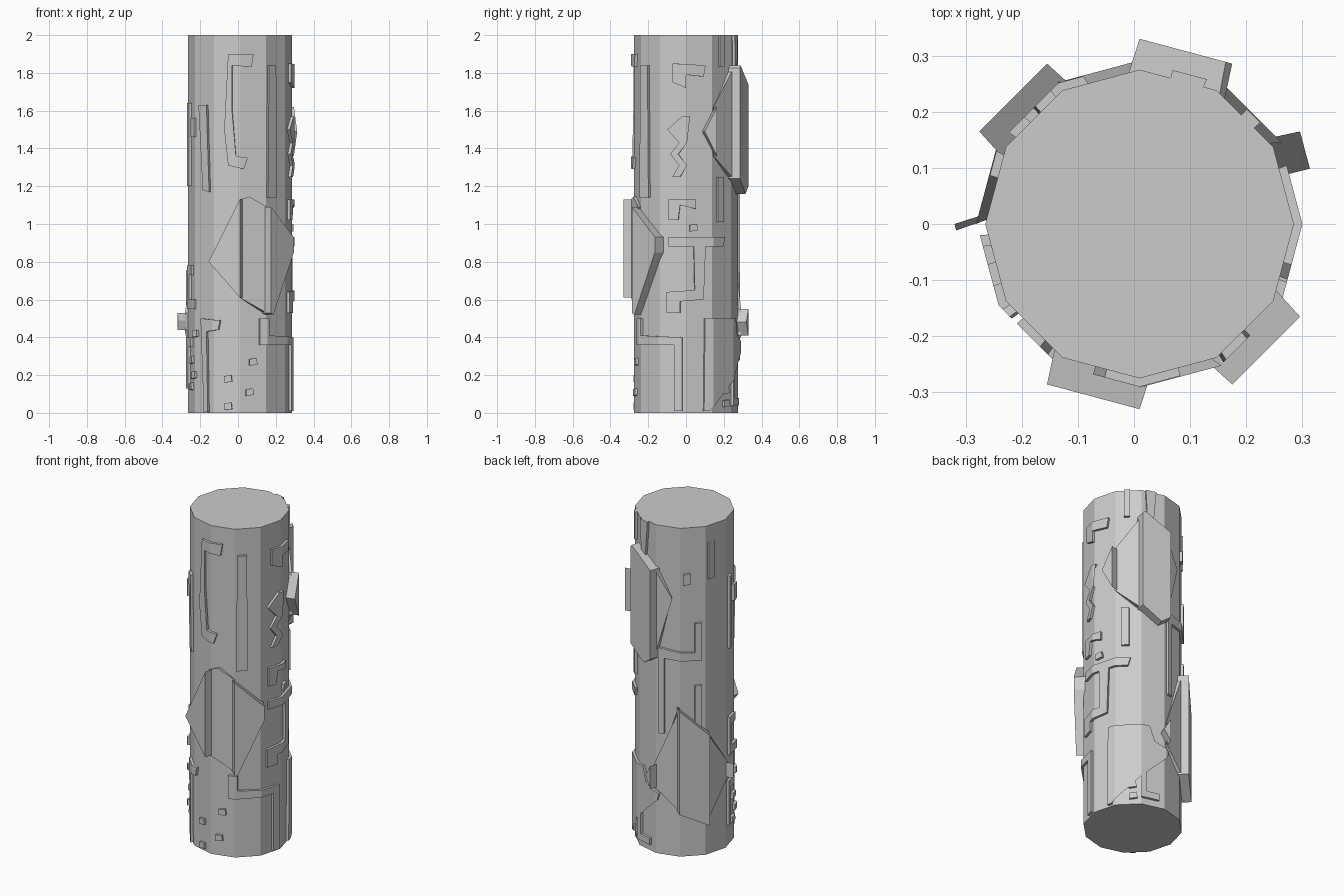
import bpy, bmesh
from math import radians, sin, cos, asin, degrees
from mathutils import Vector

if "Cube" in bpy.data.objects:
    bpy.data.objects.remove(bpy.data.objects["Cube"])

R, CX, SIDES = 0.275, 0.01, 12
APO = R * cos(radians(15))
K = 200.0   # degrees per flat unit while a relief is unrolled


def wrap(a, z, s):
    """Point on the twelve-sided shaft at angle a, pushed out by factor s."""
    r = s * APO / cos(radians(a % 30 - 15))
    return (CX + r * cos(radians(a)), r * sin(radians(a)), z)


def relief(name, polys, s=1.055, clip=None, spread=1.0):
    """Raised plates: outlines in (angle, height), folded over the facets."""
    bm = bmesh.new()
    for poly in polys:
        bm.faces.new([bm.verts.new((a / K, z, 0)) for a, z in poly])
    bmesh.ops.triangulate(bm, faces=bm.faces[:])
    for a in range(-150, 271, 30):
        bmesh.ops.bisect_plane(bm, geom=bm.verts[:] + bm.edges[:] + bm.faces[:],
                               plane_co=(a / K, 0, 0), plane_no=(1, 0, 0),
                               clear_inner=clip is not None and a == clip - 15,
                               clear_outer=clip is not None and a == clip + 15)
    ext = bmesh.ops.extrude_face_region(bm, geom=bm.faces[:])['geom']
    top = {v for v in ext if isinstance(v, bmesh.types.BMVert)}
    for v in bm.verts:
        a, z = v.co.x * K, v.co.y
        if v in top:
            v.co = wrap(a, z, s)
        else:
            if clip is not None:
                a = clip + (a - clip) * spread
            v.co = wrap(a, z, 0.985)
    bmesh.ops.recalc_face_normals(bm, faces=bm.faces[:])
    me = bpy.data.meshes.new(name)
    bm.to_mesh(me)
    bm.free()
    ob = bpy.data.objects.new(name, me)
    bpy.context.collection.objects.link(ob)
    return ob


def unproject(v):
    return degrees(asin(max(-1, min(1, v / 0.27))))


def front(pts):
    return [(-90 + unproject(x - CX), z) for x, z in pts]


def right(pts):
    return [(unproject(y), z) for y, z in pts]


def bar(a0, a1, z0, z1):
    return [(a0, z0), (a1, z0), (a1, z1), (a0, z1)]


def square(a, z, da=4.5, dz=0.02):
    return [(a - da, z - dz), (a + da, z - dz + .005), (a + da - 1, z + dz), (a - da, z + dz - .005)]


# Shaft
bpy.ops.mesh.primitive_cylinder_add(vertices=SIDES, radius=R, depth=2, location=(CX, 0, 1))
bpy.context.object.name = "shaft"

# Large faceted diamonds: alternate facets stand high and low
HIGH, LOW = (1.2, 1.3), (1.06, 0.85)
diamonds = {
    "front_diamond": ([(-120, .8), (-90, 1.13), (-80, 1.145), (-60, 1.09), (-30, .93),
                       (-30, .85), (-57, .52), (-90, .61)], [-105, -75, -45], 0),
    "back_right_diamond": ([(18, 1.49), (30, 1.62), (62, 1.84), (90, 1.74), (111, 1.57),
                            (90, 1.2), (80, 1.16), (30, 1.36)], [15, 45, 75, 105], 0),
    "back_left_diamond": ([(83, .48), (90, .55), (120, .91), (150, .75), (180, .53), (182, .49),
                           (180, .44), (150, .2), (120, .28), (90, .41)],
                          [75, 105, 135, 165, 195], 0),
}
for name, (outline, facets, first) in diamonds.items():
    for i, f in enumerate(facets):
        s, sp = HIGH if i % 2 == first else LOW
        relief(f"{name}_facet_{i + 1}", [outline], s, f, sp)

# Front glyphs
relief("front_bracket", [front([(-.05, 1.9), (.08, 1.9), (.07, 1.83), (-.03, 1.84), (-.03, 1.6),
                                (-.01, 1.36), (.05, 1.35), (.03, 1.29), (-.05, 1.31), (-.07, 1.5)])])
relief("front_bars", [front([(.15, 1.14), (.2, 1.14), (.195, 1.84), (.155, 1.84)]),
                      front([(-.18, 1.18), (-.145, 1.17), (-.16, 1.63), (-.2, 1.63)])])
relief("front_studs", [square(-75, .27), square(-103, .18), square(-79, .11), square(-103, .035)])
relief("front_left_hook", [[(-138, .5), (-112, .49), (-114, .44), (-129, .43), (-127, .005),
                            (-133, .005)]])
relief("front_right_frame", [[(-68, .5), (-57, .5), (-57, .41), (-4, .4), (-4, .01), (-13, .01),
                              (-13, .36), (-68, .36)]])

# Right side glyphs
relief("right_top_hook", [right([(-.07, 1.85), (.1, 1.84), (.09, 1.78), (0, 1.79), (0, 1.72),
                                 (-.07, 1.75)])])
zig = [(-.02, 1.57), (-.095, 1.5), (-.035, 1.43), (-.08, 1.37), (-.035, 1.31), (-.07, 1.25)]
relief("right_zigzag", [right(zig + [(y + .04, z) for y, z in reversed(zig)])])
relief("right_small_hook", [right([(-.09, 1.13), (.05, 1.13), (.05, 1.08), (-.03, 1.1),
                                   (-.04, 1.02), (-.09, 1.02)])])
relief("right_stud", [square(8.5, .98)])
relief("right_long_bracket", [right([(-.09, .93), (.2, .93), (.19, .88), (.1, .88), (.09, .6),
                                     (-.03, .59), (-.03, .53), (-.1, .53), (-.1, .64),
                                     (.045, .65), (.04, .88), (-.09, .88)])])
relief("right_bar", [bar(37, 46, 1.01, 1.25)])

# Back right frame and studs
relief("back_right_frame", [[(20, .01), (26, .01), (29, .45), (64, .45), (70, .37), (93, .33),
                             (95, .37), (76, .41), (70, .5), (21, .5)]])
relief("back_right_hook", [[(48, .4), (66, .4), (66, .08), (82, .08), (82, .04), (60, .04),
                            (60, .35), (48, .35)]])
relief("back_right_studs", [square(47, .27), square(38, .19), square(50, .12), square(51, .05)])
relief("back_top_bars", [bar(40, 47, 1.83, 2), [(68, 1.72), (73, 1.72), (78, 2), (65, 2)]])

# Back left glyphs
relief("back_step", [[(137, 1.42), (145, 1.42), (145, 1.19), (101, 1.2), (101, .74), (94, .74),
                      (94, 1.26), (137, 1.24)]])
relief("back_left_bars", [bar(153, 162, 1.68, 1.9), bar(137, 145, .7, 1.04)])
relief("back_left_stud", [square(128, 1.69, 4.5, .035)])

# Left side glyphs
relief("left_bars", [bar(188, 195, 1.2, 1.64), bar(203, 212, 1.46, 1.56)])
relief("left_bracket", [[(188, .78), (205, .78), (205, .73), (195, .73), (195, .6), (212, .6),
                         (212, .55), (188, .55)]])
relief("left_frame", [[(184, .4), (202, .4), (202, .35), (191, .35), (191, .13), (184, .13)]])
relief("left_studs", [square(203, .28), square(209, .2), square(201, .14), square(212, .42)])
